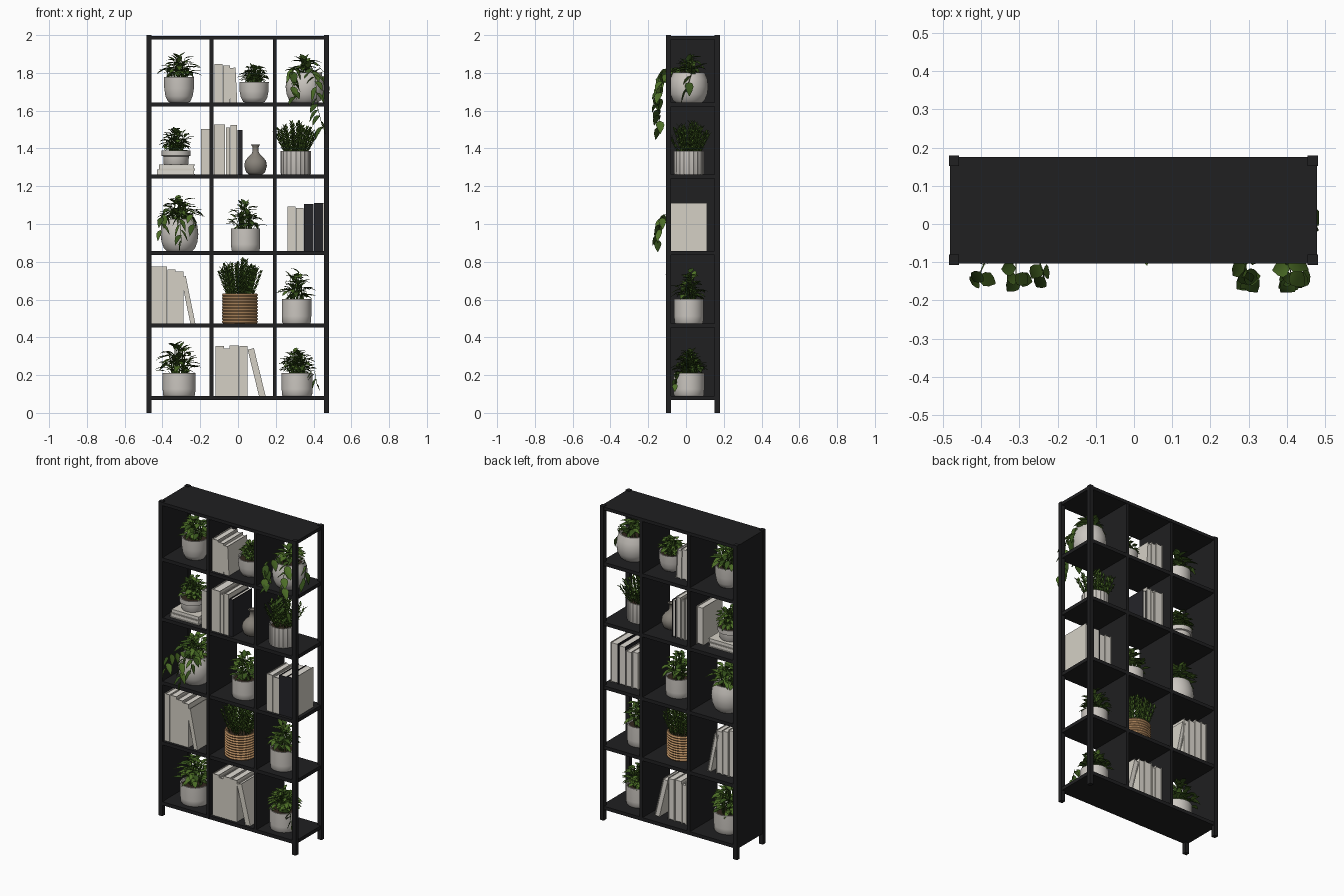
import bpy, bmesh, math, random
from mathutils import Vector, Matrix

if "Cube" in bpy.data.objects:
    bpy.data.objects.remove(bpy.data.objects["Cube"])
random.seed(7)
V = Vector
UP = V((0, 0, 1))

def mat(name, r, g, b):
    m = bpy.data.materials.new(name)
    m.diffuse_color = (r, g, b, 1)
    m.use_nodes = True
    m.node_tree.nodes["Principled BSDF"].inputs["Base Color"].default_value = m.diffuse_color
    return m

BLACK = mat("black_wood", 0.014, 0.014, 0.015)
CERAMIC = mat("white_ceramic", 0.60, 0.57, 0.53)
COVER = mat("cream_cover", 0.66, 0.63, 0.56)
PAGES = mat("page_white", 0.74, 0.71, 0.65)
DARK = mat("dark_cover", 0.018, 0.018, 0.022)
GREY = mat("grey_vase", 0.24, 0.22, 0.19)
TAN = mat("tan_basket", 0.52, 0.29, 0.13)
SOIL = mat("soil", 0.03, 0.02, 0.012)
LEAF = mat("leaf_green", 0.075, 0.16, 0.02)
LEAF2 = mat("leaf_dark_green", 0.038, 0.088, 0.012)

def finish(name, bm, mats, smooth=None):
    me = bpy.data.meshes.new(name)
    bm.to_mesh(me)
    bm.free()
    for m in mats:
        me.materials.append(m)
    if smooth:
        for p in me.polygons:
            p.use_smooth = True
        me.set_sharp_from_angle(angle=math.radians(smooth))
    ob = bpy.data.objects.new(name, me)
    bpy.context.collection.objects.link(ob)
    return ob

def add_box(bm, x0, x1, y0, y1, z0, z1, mi=0):
    r = bmesh.ops.create_cube(bm, size=1)
    for v in r["verts"]:
        v.co = V(((x0 + x1) / 2 + v.co.x * (x1 - x0), (y0 + y1) / 2 + v.co.y * (y1 - y0),
                  (z0 + z1) / 2 + v.co.z * (z1 - z0)))
        for f in v.link_faces:
            f.material_index = mi

def box(name, *dims):
    bm = bmesh.new()
    add_box(bm, *dims)
    return finish(name, bm, [BLACK])

# Shelf frame: corner posts, boards, closed left side, inner dividers
FLOORS = [0.09, 0.474, 0.857, 1.262, 1.643]
for sx, x0 in (("left", -0.485), ("right", 0.455)):
    for sy, y0 in (("front", -0.107), ("back", 0.152)):
        box(f"{sy}_{sx}_post", x0, x0 + 0.027, y0, y0 + 0.027, 0, 2.0)
for i, z in enumerate(FLOORS):
    box(f"shelf_{i + 1}", -0.48, 0.476, -0.103, 0.174, z - 0.022, z)
box("top_board", -0.482, 0.479, -0.104, 0.176, 1.976, 1.996)
box("left_side_panel", -0.482, -0.462, -0.1, 0.17, 0.068, 1.98)
for i, x in enumerate((-0.14, 0.194)):
    box(f"divider_{i + 1}", x - 0.01, x + 0.01, -0.104, 0.174, 0.068, 1.98)

# Books: two boards and a spine around a page block
def book(name, x0, w, z, h, cover=COVER, lean=0, right=None, y0=-0.085, d=0.195):
    bm = bmesh.new()
    t = 0.004
    add_box(bm, 0, t, 0, d, 0, h)
    add_box(bm, w - t, w, 0, d, 0, h, 2)
    add_box(bm, t, w - t, 0, t, 0, h)
    add_box(bm, t, w - t, t, d - 0.005, 0.004, h - 0.005, 1)
    ob = finish(name, bm, [cover, PAGES, right or cover])
    # a leaning book pivots on its bottom right corner
    ob.matrix_world = (Matrix.Translation((x0 + w, y0, z)) @ Matrix.Rotation(lean, 4, "Y")
                       @ Matrix.Translation((-w, 0, 0)))

def books(tag, z, items):
    for i, it in enumerate(items):
        book(f"{tag}_book_{i + 1}", it[0], it[1], z, it[2], *it[3:])

books("top_row", 1.643, [(-0.125, 0.043, 0.205), (-0.08, 0.038, 0.195), (-0.04, 0.036, 0.185, COVER, -0.05)])
books("second_row", 1.262, [(-0.196, 0.046, 0.24), (-0.126, 0.058, 0.265), (-0.064, 0.022, 0.25),
                            (-0.04, 0.034, 0.262), (-0.003, 0.026, 0.235, DARK)])
books("third_row", 0.857, [(0.262, 0.042, 0.235), (0.306, 0.042, 0.228), (0.35, 0.05, 0.25, DARK),
                           (0.402, 0.052, 0.255, DARK, 0, COVER)])
books("fourth_row", 0.474, [(-0.458, 0.036, 0.3), (-0.421, 0.046, 0.3), (-0.373, 0.042, 0.285),
                            (-0.33, 0.042, 0.275), (-0.252, 0.026, 0.255, COVER, -0.2)])
books("bottom_row", 0.09, [(-0.12, 0.045, 0.265), (-0.074, 0.028, 0.25), (-0.045, 0.05, 0.268),
                           (0.007, 0.044, 0.265), (0.112, 0.034, 0.26, COVER, -0.24)])
for i in range(2):  # lying stack
    bm = bmesh.new()
    z, s = 1.262 + i * 0.027, i * 0.012
    for a, b in ((0, 0.004), (0.022, 0.026)):
        add_box(bm, -0.43 + s, -0.228, -0.07, 0.1, z + a, z + b)
    add_box(bm, -0.43 + s, -0.426 + s, -0.07, 0.1, z, z + 0.026)
    add_box(bm, -0.426 + s, -0.232, -0.066, 0.096, z + 0.004, z + 0.022, 1)
    finish(f"lying_book_{i + 1}", bm, [COVER, PAGES])

# Pots: turned profiles (radius, height), optionally fluted
def lathe(name, x, y, z, prof, mats, soil_from=None, flute=0, n=40):
    bm = bmesh.new()
    rings = []
    for r, h in prof:
        ring = []
        for k in range(n):
            a = 2 * math.pi * k / n
            rr = r * (1 - flute * (k % 2))
            ring.append(bm.verts.new((x + rr * math.cos(a), y + rr * math.sin(a), z + h)))
        rings.append(ring)
    for i in range(len(rings) - 1):
        for k in range(n):
            j = (k + 1) % n
            bm.faces.new((rings[i][k], rings[i][j], rings[i + 1][j], rings[i + 1][k]))
    bm.faces.new(rings[0][::-1])
    bm.faces.new(rings[-1]).material_index = len(mats) - 1
    finish(name, bm, mats, 40)

def pot(name, x, z, r, h, kind="straight", y=0.015):
    shape = {"straight": [(0.93, 0), (0.97, 0.03), (1, 0.3), (1, 1)],
             "tapered": [(0.6, 0), (0.74, 0.04), (0.9, 0.25), (0.98, 0.55), (1, 1)],
             "round": [(0.68, 0), (0.82, 0.08), (0.95, 0.28), (1, 0.52), (0.95, 0.78), (0.84, 0.95), (0.82, 1)],
             "rimmed": [(0.82, 0), (0.86, 0.06), (0.88, 0.58), (1, 0.62), (1, 1)],
             "fluted": [(0.97, 0), (1, 0.04), (1, 1)]}
    if kind == "basket":  # woven rings
        prof = [(r * (0.94 if i % 2 == 0 else 1.0), h * i / 20) for i in range(21)]
    else:
        prof = [(a * r, b * h) for a, b in shape[kind]]
    top = prof[-1][0]
    prof += [(top * 0.92, h), (top * 0.9, h * 0.86)]
    lathe(name, x, y, z, prof, [TAN if kind == "basket" else CERAMIC, SOIL],
          flute=0.05 if kind == "fluted" else 0)

lathe("grey_vase", 0.093, 0.01, 1.262, [(0.035, 0), (0.05, 0.012), (0.06, 0.045), (0.056, 0.07), (0.04, 0.092),
      (0.022, 0.108), (0.015, 0.125), (0.016, 0.145), (0.024, 0.158), (0.017, 0.157), (0.011, 0.13)], [GREY])

# Foliage helpers: folded drooping leaf and thin stem
def leaf(bm, base, d, L, W, droop=0.3):
    d = d.normalized()
    side = d.cross(UP)
    side = side.normalized() if side.length > 0.05 else V((1, 0, 0))
    nrm = side.cross(d)
    mi = 0 if random.random() < 0.55 else 1
    rows = []
    for t, w in ((0, 0.12), (0.15, 0.75), (0.4, 1), (0.7, 0.68), (1, 0.04)):
        c = base + d * L * t - UP * droop * L * t * t
        s = side * W * 0.5 * w
        f = nrm * W * 0.14 * w
        rows.append([bm.verts.new(p) for p in (c - s + f, c, c + s + f)])
    for a, b in zip(rows, rows[1:]):
        for k in (0, 1):
            bm.faces.new((a[k], a[k + 1], b[k + 1], b[k])).material_index = mi

def stem(bm, pts, r=0.0018):
    rings = [[bm.verts.new(p + V((r * math.cos(a), r * math.sin(a), 0))) for a in (0, 2.1, 4.2)] for p in pts]
    for a, b in zip(rings, rings[1:]):
        for k in range(3):
            bm.faces.new((a[k], a[(k + 1) % 3], b[(k + 1) % 3], b[k])).material_index = 1

def vine(bm, pts, L):
    pts = [V(p) for p in pts]
    stem(bm, pts)
    for a, b in zip(pts, pts[1:]):
        n = max(2, round((b - a).length / 0.03))
        for i in range(n):
            p = a.lerp(b, (i + 0.5) / n)
            out = V((random.uniform(-1, 1), random.uniform(-0.6, 0.1), random.uniform(-1, -0.3)))
            leaf(bm, p, out, L * random.uniform(0.75, 1.1), L * 0.72, 0.35)

def plant(name, x, z, R, H, kind, n, pr=0.07, L=0.07, vines=(), y=0.02):
    bm = bmesh.new()
    base = V((x, y, z - 0.02))
    for i in range(n):
        az = i * 2.39996 + random.uniform(-0.3, 0.3)
        u = (i + 0.5) / n
        out = V((math.cos(az), math.sin(az) * 0.92, 0))
        if kind == "spiky":  # upright sprigs with leaf pairs
            root = base + out * pr * 0.75 * math.sqrt(u)
            tip = base + out * R * math.sqrt(u) * 0.95
            tip.z = z + H * (1 - 0.4 * u) * random.uniform(0.82, 1) - 0.012
            stem(bm, [root, root.lerp(tip, 0.5), tip])
            ax = (tip - root).normalized()
            m = max(5, int((tip - root).length / 0.014))
            for k in range(1, m + 1):
                p = root.lerp(tip, k / m)
                for s in (0, math.pi):
                    a = k * 1.57 + s + az
                    leaf(bm, p, ax * 1.1 + V((math.cos(a), math.sin(a), 0.1)) * 0.8, L, L * 0.48, 0)
        else:  # domed mound of leaves on arching stems
            el = math.acos(1 - 0.97 * u)
            k = random.uniform(0.72, 1)
            tip = V((x, y, z)) + out * R * math.sin(el) * k + UP * (H * math.cos(el) * k + 0.01)
            if i % 3 == 2:
                tip = base.lerp(tip, 0.72)
            d = (out * (0.35 + math.sin(el)) + UP * (0.9 * math.cos(el) - 0.1)).normalized()
            d += V([random.uniform(-0.35, 0.35) for _ in range(3)])
            p = tip - d.normalized() * L * 0.8
            stem(bm, [base + out * pr * 0.4, (base + out * pr * 0.4).lerp(p, 0.6) + UP * 0.012, p])
            leaf(bm, p, d, L * random.uniform(0.8, 1.1), L * (0.5 if kind == "broad" else 0.62), 0.25)
    for path in vines:
        vine(bm, path, L * (0.85 if kind == "broad" else 1))
    for v in bm.verts:  # keep leaves inside the overall footprint
        v.co.x = min(max(v.co.x, -0.455), 0.485)
        v.co.y = min(max(v.co.y, -0.18), 0.18)
    finish(name, bm, [LEAF, LEAF2], 60)

# Potted plants: name, x, floor, pot radius, pot height, pot kind, spread, height, leaf kind, count, leaf size, vines
ivy_top = [[(0.31, -0.04, 1.83), (0.29, -0.12, 1.82), (0.285, -0.145, 1.74), (0.31, -0.14, 1.66)],
           [(0.39, -0.04, 1.83), (0.41, -0.125, 1.77), (0.42, -0.145, 1.62), (0.45, -0.135, 1.5)],
           [(0.43, 0.03, 1.83), (0.46, 0.03, 1.8), (0.465, 0.0, 1.7)]]
ivy_mid = [[(-0.36, -0.04, 1.05), (-0.4, -0.12, 1.05), (-0.41, -0.15, 0.95)],
           [(-0.31, -0.04, 1.05), (-0.31, -0.13, 1.04), (-0.3, -0.15, 0.9)],
           [(-0.27, -0.04, 1.05), (-0.24, -0.12, 1.05), (-0.235, -0.145, 0.98)]]
ivy_low = [[(0.36, -0.02, 0.215), (0.405, -0.05, 0.22), (0.42, -0.06, 0.14)]]
for nm, x, z, r, h, pk, R, H, lk, n, L, vs in [
    ("top_left", -0.312, 1.643, 0.08, 0.135, "tapered", 0.13, 0.145, "broad", 60, 0.065, ()),
    ("top_middle", 0.085, 1.643, 0.078, 0.11, "tapered", 0.088, 0.1, "small", 130, 0.035, ()),
    ("top_right", 0.355, 1.643, 0.103, 0.16, "round", 0.11, 0.11, "broad", 34, 0.075, ivy_top),
    ("second_left", -0.328, 1.315, 0.077, 0.075, "rimmed", 0.1, 0.135, "small", 110, 0.042, ()),
    ("second_right", 0.306, 1.262, 0.08, 0.125, "fluted", 0.13, 0.16, "spiky", 30, 0.026, ()),
    ("third_left", -0.31, 0.857, 0.1, 0.17, "round", 0.135, 0.14, "broad", 70, 0.065, ivy_mid),
    ("third_middle", 0.04, 0.857, 0.077, 0.12, "straight", 0.118, 0.165, "broad", 60, 0.06, ()),
    ("fourth_middle", 0.01, 0.474, 0.096, 0.158, "basket", 0.13, 0.19, "spiky", 38, 0.027, ()),
    ("fourth_right", 0.31, 0.474, 0.078, 0.128, "straight", 0.118, 0.17, "broad", 62, 0.06, ()),
    ("bottom_left", -0.312, 0.09, 0.087, 0.122, "straight", 0.135, 0.2, "broad", 75, 0.068, ()),
    ("bottom_right", 0.313, 0.09, 0.082, 0.122, "straight", 0.11, 0.135, "small", 140, 0.042, ivy_low),
]:
    pot(nm + "_pot", x, z, r, h, pk)
    plant(nm + "_plant", x, z + h, R, H, lk, n, r, L, vs)
